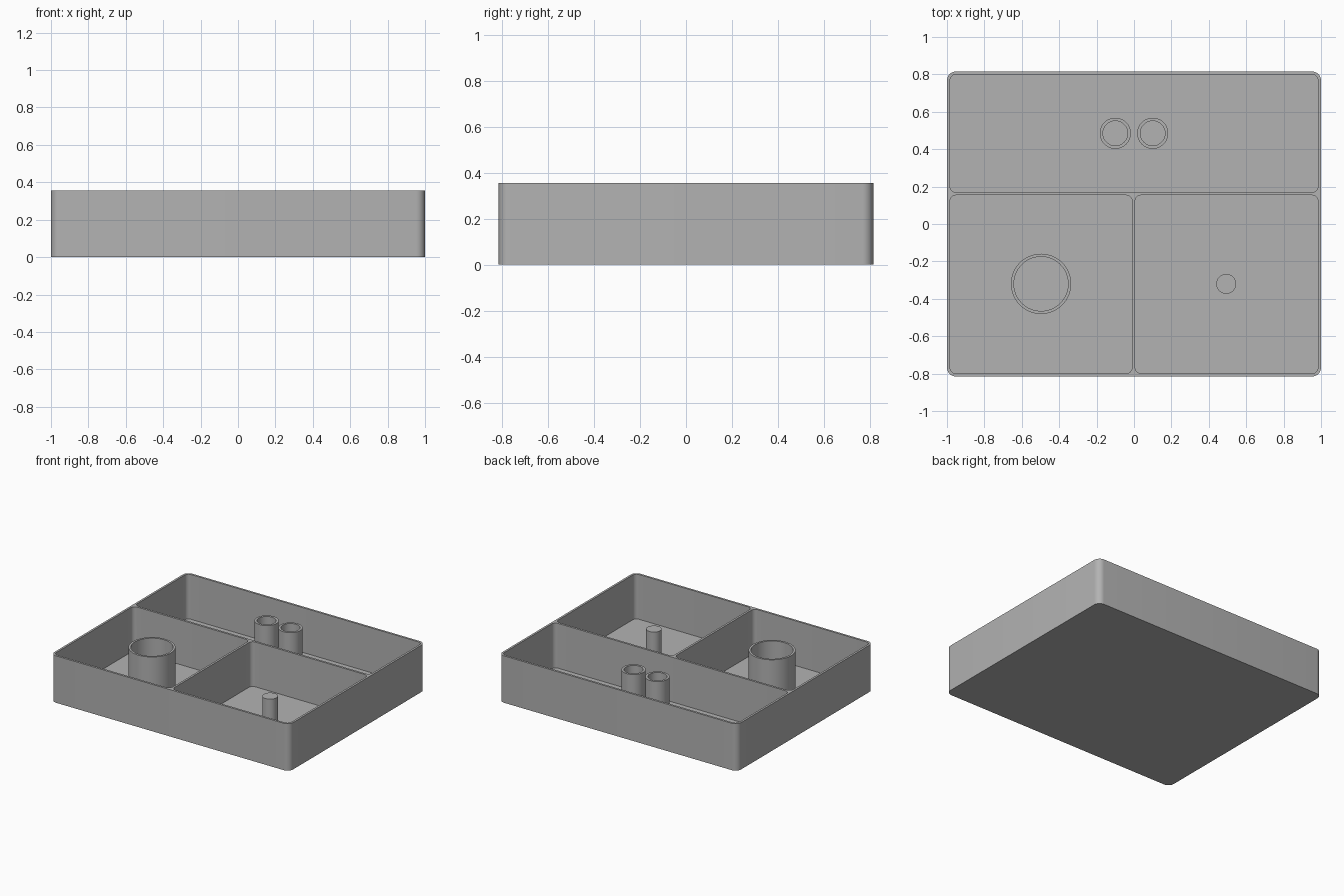
import bpy, bmesh
from math import cos, sin, pi, radians

if "Cube" in bpy.data.objects:
    bpy.data.objects.remove(bpy.data.objects["Cube"])

HEIGHT = 0.355
WALL = 0.016

grey = bpy.data.materials.new("plain grey")
grey.use_nodes = True
colour = (0.45, 0.45, 0.45, 1)
grey.diffuse_color = colour
grey.node_tree.nodes["Principled BSDF"].inputs["Base Color"].default_value = colour


def finish(bm, name):
    bmesh.ops.recalc_face_normals(bm, faces=bm.faces)
    mesh = bpy.data.meshes.new(name)
    bm.to_mesh(mesh)
    bm.free()
    mesh.materials.append(grey)
    ob = bpy.data.objects.new(name, mesh)
    bpy.context.collection.objects.link(ob)
    return ob


def smooth(ob):
    bpy.ops.object.select_all(action="DESELECT")
    ob.select_set(True)
    bpy.context.view_layer.objects.active = ob
    bpy.ops.object.shade_smooth_by_angle(angle=radians(30))


def rounded_block(name, x0, x1, y0, y1, z0, z1, radius, steps=8):
    """Upright prism with rounded vertical corners."""
    bm = bmesh.new()
    corners = [(x1, y1, -1, -1), (x0, y1, 1, -1), (x0, y0, 1, 1), (x1, y0, -1, 1)]
    ring = []
    for quarter, (x, y, sx, sy) in enumerate(corners):
        for i in range(steps + 1):
            a = (quarter + i / steps) * pi / 2
            ring.append(bm.verts.new((x + radius * (sx + cos(a)),
                                      y + radius * (sy + sin(a)), z0)))
    base = bm.faces.new(ring)
    top = bmesh.ops.extrude_face_region(bm, geom=[base], use_keep_orig=True)
    bmesh.ops.translate(bm, vec=(0, 0, z1 - z0),
                        verts=[v for v in top["geom"] if isinstance(v, bmesh.types.BMVert)])
    return finish(bm, name)


def lathe(name, x, y, profile, steps=64):
    """Spin a closed (radius, height) outline about an upright axis."""
    bm = bmesh.new()
    verts = [bm.verts.new((x + r, y, z)) for r, z in profile]
    edges = [bm.edges.new((v, verts[(i + 1) % len(verts)])) for i, v in enumerate(verts)]
    bmesh.ops.spin(bm, geom=verts + edges, cent=(x, y, 0), axis=(0, 0, 1),
                   angle=2 * pi, steps=steps, use_duplicate=False)
    bmesh.ops.remove_doubles(bm, verts=bm.verts, dist=0.0001)
    smooth(finish(bm, name))


def tube(name, x, y, outer, inner):
    low = WALL / 2
    lathe(name, x, y, [(inner, low), (outer, low), (outer, HEIGHT), (inner, HEIGHT)])


# Tray with three compartments hollowed out
tray = rounded_block("tray", -1, 1, -0.815, 0.815, 0, HEIGHT, 0.048)
pockets = {
    "back_pocket": (-0.984, 0.984, 0.17, 0.799),
    "right_pocket": (-0.984, -0.01, -0.799, 0.154),
    "left_pocket": (0.006, 0.984, -0.799, 0.154),
}
for name, bounds in pockets.items():
    cutter = rounded_block(name, *bounds, WALL, HEIGHT + 0.1, 0.032)
    cut = tray.modifiers.new(name, "BOOLEAN")
    cut.operation = "DIFFERENCE"
    cut.solver = "EXACT"
    cut.object = cutter
    bpy.context.view_layer.objects.active = tray
    bpy.ops.object.modifier_apply(modifier=name)
    bpy.data.objects.remove(cutter)
smooth(tray)

# Upright holders inside the compartments
tube("large_holder", -0.497, -0.32, 0.161, 0.145)
for side, x in (("right", -0.1), ("left", 0.1)):
    tube(side + "_small_holder", x, 0.485, 0.083, 0.066)

# Solid spindle
lathe("spindle", 0.493, -0.32, [(0, WALL / 2), (0.053, WALL / 2), (0.053, 0.25), (0, 0.25)])
